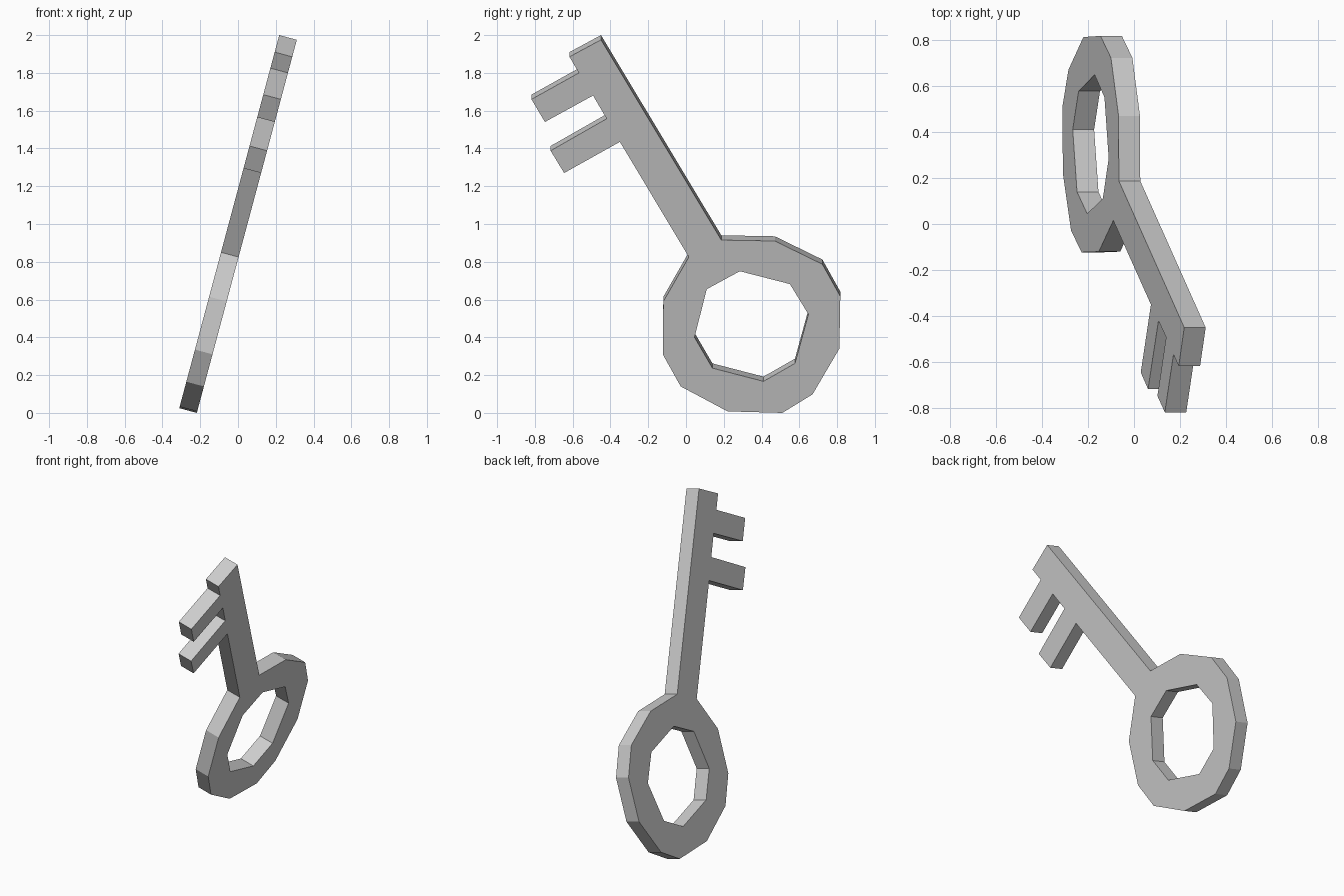
import bpy, bmesh
from mathutils import Vector

if "Cube" in bpy.data.objects:
    bpy.data.objects.remove(bpy.data.objects["Cube"])

# Profiles as (y, z) on the front face of the leaning slab
shaft_and_teeth = [
    (0.187, 0.915), (-0.45, 1.975), (-0.617, 1.885), (-0.567, 1.80),
    (-0.818, 1.66), (-0.747, 1.54), (-0.492, 1.68), (-0.42, 1.557),
    (-0.717, 1.388), (-0.645, 1.27), (-0.35, 1.435), (0.015, 0.825),
]
bow = [
    (-0.12, 0.59), (-0.123, 0.31), (-0.028, 0.14), (0.22, 0.008),
    (0.51, 0.0), (0.67, 0.098), (0.812, 0.34), (0.817, 0.617),
    (0.722, 0.787), (0.47, 0.91),
]
bow_hole = [
    (0.11, 0.655), (0.285, 0.75), (0.55, 0.682), (0.648, 0.522),
    (0.577, 0.262), (0.41, 0.167), (0.14, 0.237), (0.045, 0.40),
]
LEAN = 0.268                              # tan of 15 degrees
THICKNESS = Vector((-0.093, 0, 0.025))    # perpendicular to the leaning face


def add_loop(bm, points):
    verts = [bm.verts.new((-0.218 + LEAN * z, y, z)) for y, z in points]
    return [bm.edges.new((a, b)) for a, b in zip(verts, verts[1:] + verts[:1])]


# Key: filled outline with a hole, extruded to thickness
bm = bmesh.new()
edges = add_loop(bm, shaft_and_teeth + bow) + add_loop(bm, bow_hole)
bmesh.ops.triangle_fill(bm, edges=edges, use_beauty=True)
result = bmesh.ops.extrude_face_region(bm, geom=bm.faces[:], use_keep_orig=True)
bmesh.ops.translate(
    bm, vec=THICKNESS,
    verts=[g for g in result["geom"] if isinstance(g, bmesh.types.BMVert)])
bmesh.ops.recalc_face_normals(bm, faces=bm.faces[:])

mesh = bpy.data.meshes.new("key")
bm.to_mesh(mesh)
bm.free()
bpy.context.collection.objects.link(bpy.data.objects.new("key", mesh))
